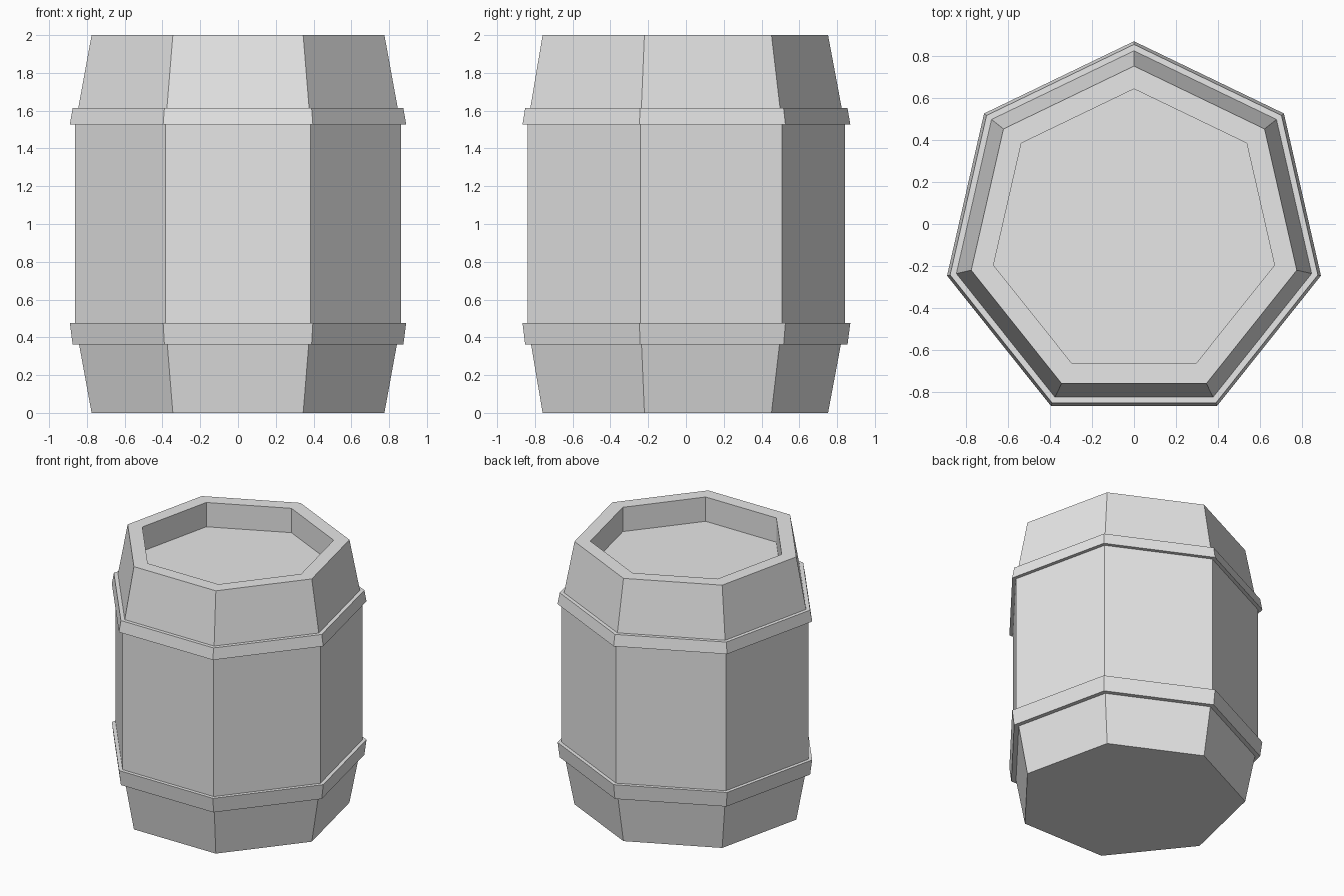
import bpy
import bmesh
from math import cos, sin, pi

SIDES = 7
CENTRE_Y = -0.043  # centres the odd-sided outline on its bounds

cube = bpy.data.objects.get("Cube")
if cube:
    bpy.data.objects.remove(cube, do_unlink=True)

grey = bpy.data.materials.new("plain grey")
grey.use_nodes = True
grey.diffuse_color = (0.8, 0.8, 0.8, 1)
grey.node_tree.nodes["Principled BSDF"].inputs["Base Color"].default_value = (0.8, 0.8, 0.8, 1)


def lathe(name, profile, closed):
    """Sweep (radius, z) points round a heptagon; cap the ends or close the loop."""
    bm = bmesh.new()
    rings = []
    for r, z in profile:
        angles = [pi / 2 + 2 * pi * i / SIDES for i in range(SIDES)]
        rings.append([bm.verts.new((r * cos(a), r * sin(a) + CENTRE_Y, z)) for a in angles])
    pairs = list(zip(rings, rings[1:]))
    if closed:
        pairs.append((rings[-1], rings[0]))
    else:
        bm.faces.new(rings[0][::-1])
        bm.faces.new(rings[-1])
    for low, high in pairs:
        for i in range(SIDES):
            j = (i + 1) % SIDES
            bm.faces.new((low[i], low[j], high[j], high[i]))
    bmesh.ops.recalc_face_normals(bm, faces=bm.faces)
    mesh = bpy.data.meshes.new(name)
    bm.to_mesh(mesh)
    bm.free()
    mesh.materials.append(grey)
    obj = bpy.data.objects.new(name, mesh)
    bpy.context.collection.objects.link(obj)
    return obj


# Barrel body: tapered ends, straight middle, rim and sunken lid
lathe("barrel_body", [(0.795, 0), (0.884, 0.475), (0.884, 1.525), (0.795, 2),
                      (0.686, 2), (0.686, 1.815)], closed=False)

# Hoops: each widest on the edge facing the middle of the barrel
for name, wide_z, narrow_z in (("lower_hoop", 0.475, 0.361), ("upper_hoop", 1.528, 1.613)):
    lathe(name, [(0.85, wide_z), (0.913, wide_z), (0.898, narrow_z), (0.85, narrow_z)], closed=True)
